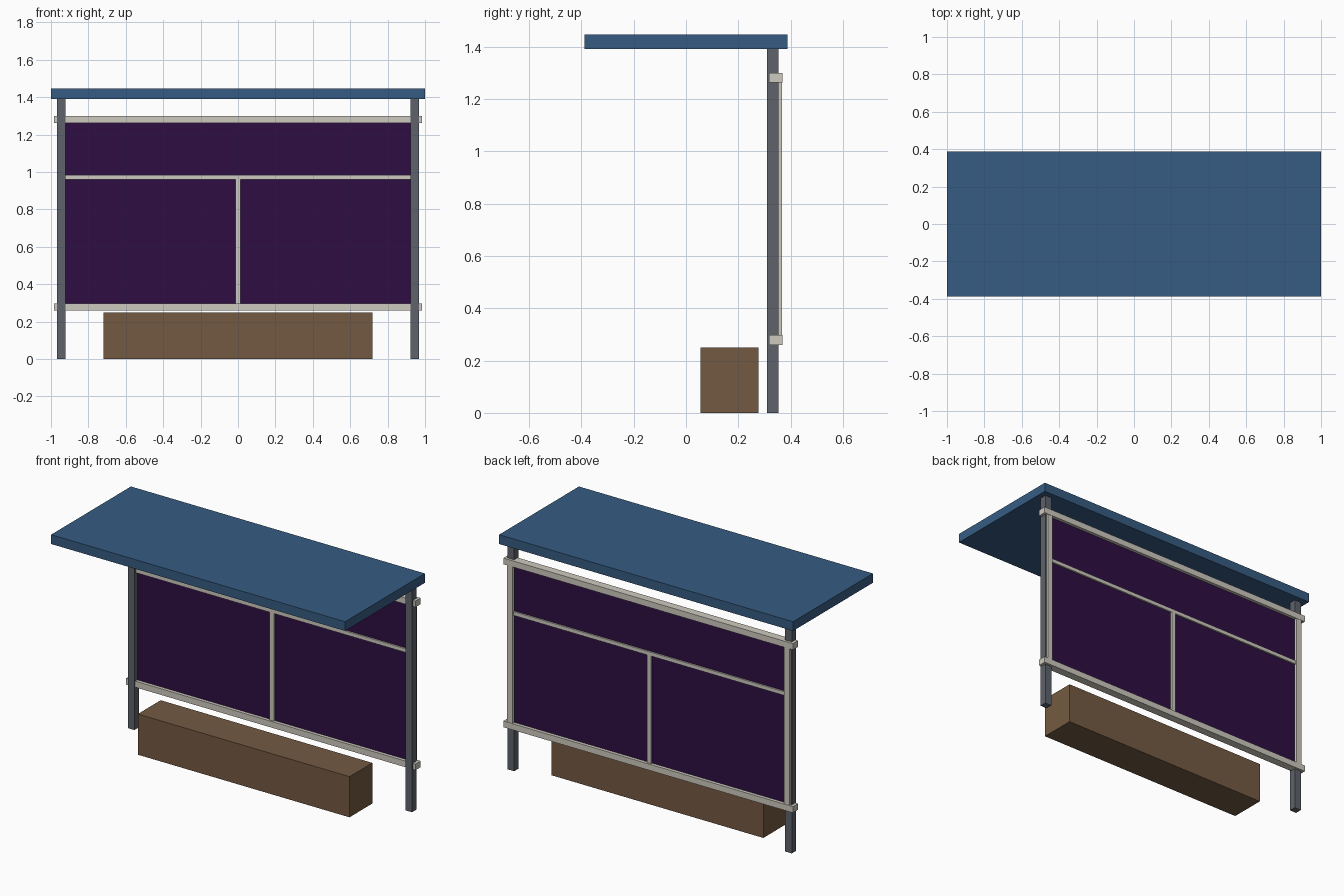
import bpy

if "Cube" in bpy.data.objects:
    bpy.data.objects.remove(bpy.data.objects["Cube"], do_unlink=True)


def material(name, rgb):
    # 8-bit display colour to linear
    lin = [((c / 255 + 0.055) / 1.055) ** 2.4 for c in rgb] + [1.0]
    mat = bpy.data.materials.new(name)
    mat.use_nodes = True
    mat.diffuse_color = lin
    mat.node_tree.nodes["Principled BSDF"].inputs["Base Color"].default_value = lin
    return mat


blue = material("roof blue", (54, 92, 130))
grey = material("post grey", (94, 99, 107))
cream = material("frame cream", (206, 202, 191))
purple = material("panel purple", (46, 13, 66))
brown = material("bench brown", (116, 90, 66))


def box(name, xs, ys, zs, mat):
    spans = (xs, ys, zs)
    bpy.ops.mesh.primitive_cube_add(size=1, location=[(a + b) / 2 for a, b in spans])
    obj = bpy.context.object
    obj.name = name
    obj.scale = [b - a for a, b in spans]
    bpy.ops.object.transform_apply(location=False, rotation=False, scale=True)
    obj.data.materials.append(mat)
    return obj


# Roof slab and bench
box("roof", (-1, 1), (-0.388, 0.388), (1.39, 1.447), blue)
box("bench", (-0.72, 0.72), (0.055, 0.277), (0, 0.25), brown)

# Posts and the frame stiles behind them
for side, sign in (("left", 1), ("right", -1)):
    post_x = sorted((sign * 0.922, sign * 0.967))
    stile_x = sorted((sign * 0.924, sign * 0.96))
    box(side + "_post", post_x, (0.31, 0.353), (0, 1.39), grey)
    box(side + "_stile", stile_x, (0.325, 0.366), (0.28, 1.28), cream)

# Long rails, running past the posts
rail_y = (0.318, 0.368)
box("bottom_rail", (-0.985, 0.985), rail_y, (0.26, 0.298), cream)
box("top_rail", (-0.985, 0.985), rail_y, (1.262, 1.3), cream)

# Back panel with its dividing bars
bar_y = (0.328, 0.358)
box("back_panel", (-0.93, 0.93), (0.338, 0.348), (0.29, 1.27), purple)
box("middle_bar", (-0.94, 0.94), bar_y, (0.96, 0.983), cream)
box("centre_bar", (-0.014, 0.014), bar_y, (0.29, 0.965), cream)
